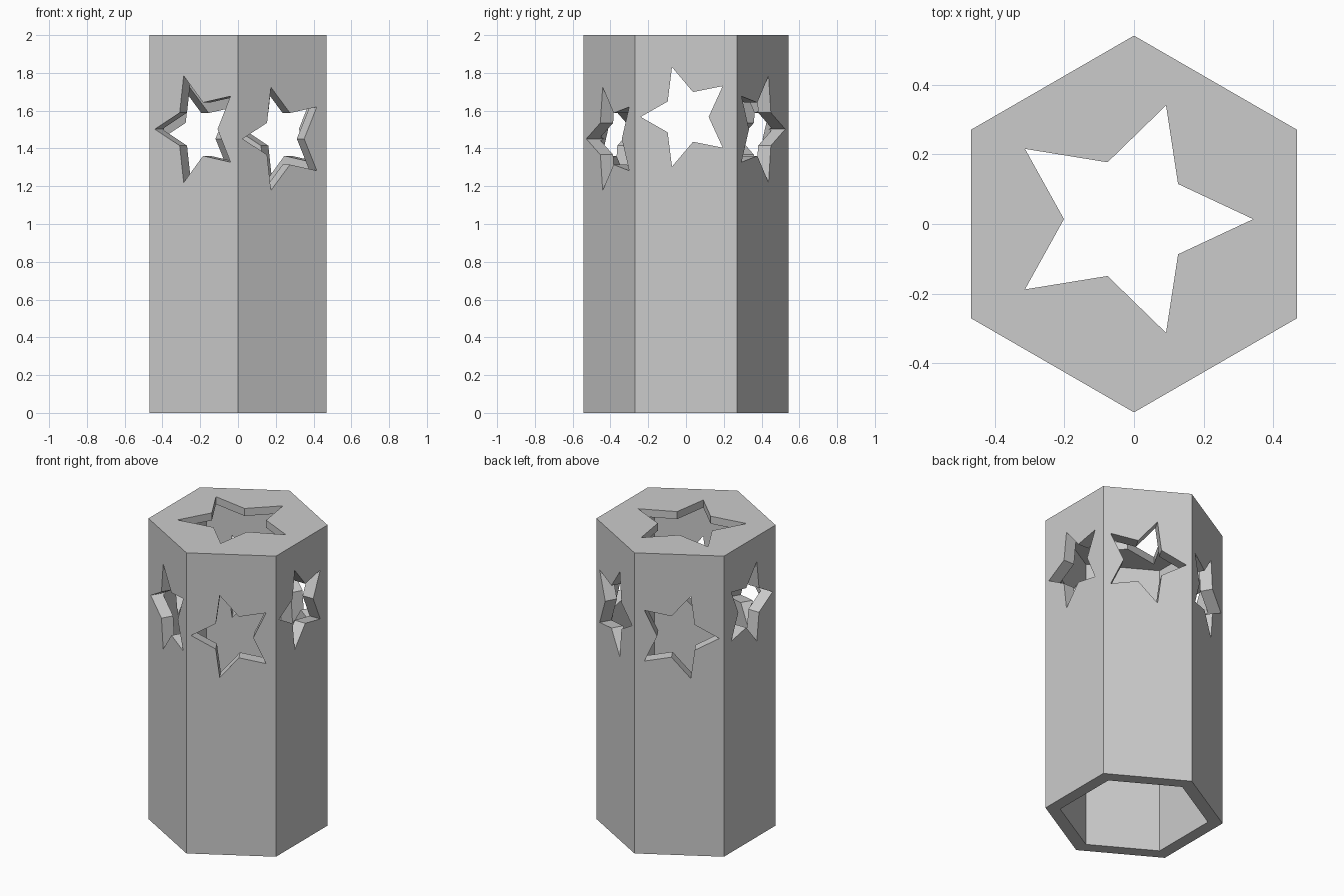
import bpy
from math import pi, cos, sin, radians
from mathutils import Matrix, Vector

cube = bpy.data.objects.get("Cube")
if cube:
    bpy.data.objects.remove(cube, do_unlink=True)

R, WALL_R, HEIGHT, LID = 0.542, 0.452, 2.0, 0.05

grey = bpy.data.materials.new("plain grey")
grey.use_nodes = True
colour = (0.6, 0.6, 0.6, 1)
grey.diffuse_color = colour
grey.node_tree.nodes["Principled BSDF"].inputs["Base Color"].default_value = colour


def prism(name, outline, low, high, matrix=Matrix()):
    """Extrude a flat counter-clockwise outline from low to high along local z."""
    n = len(outline)
    verts = [matrix @ Vector((x, y, z)) for z in (low, high) for x, y in outline]
    faces = [list(range(n))[::-1], list(range(n, 2 * n))]
    faces += [(i, (i + 1) % n, (i + 1) % n + n, i + n) for i in range(n)]
    mesh = bpy.data.meshes.new(name)
    mesh.from_pydata(verts, [], faces)
    mesh.materials.append(grey)
    obj = bpy.data.objects.new(name, mesh)
    bpy.context.collection.objects.link(obj)
    return obj


def hexagon(r):
    return [(r * cos(pi / 2 + i * pi / 3), r * sin(pi / 2 + i * pi / 3)) for i in range(6)]


def star(cx, cy, rx, ry, start):
    """Five-pointed star whose inner radius is half the outer one."""
    pts = []
    for i in range(10):
        k, a = (1 if i % 2 == 0 else 0.5), start + i * pi / 5
        pts.append((cx + k * rx * cos(a), cy + k * ry * sin(a)))
    return pts


def cut(body, cutter):
    cutter.hide_render = True
    mod = body.modifiers.new("cut", 'BOOLEAN')
    mod.operation, mod.solver, mod.object = 'DIFFERENCE', 'EXACT', cutter
    bpy.context.view_layer.objects.active = body
    bpy.ops.object.modifier_apply(modifier=mod.name)
    bpy.data.objects.remove(cutter, do_unlink=True)


# Hexagonal tube, closed on top and open below
body = prism("hexagonal_shell", hexagon(R), 0, HEIGHT)
cut(body, prism("hollow_cutter", hexagon(WALL_R), -0.2, HEIGHT - LID))

# Star opening in the lid
cut(body, prism("lid_star_cutter", star(-0.02, 0.014, 0.363, 0.344, 0), 1.85, 2.2))

# Star openings running through each pair of opposite walls
for angle, offset, z, ru, rz in ((0, 0.0, 1.567, 0.240, 0.277),
                                 (-60, 0.008, 1.451, 0.251, 0.287),
                                 (-120, 0.018, 1.502, 0.256, 0.297)):
    a = radians(angle)
    along = Vector((-sin(a), cos(a), 0))
    normal = Vector((cos(a), sin(a), 0))
    frame = Matrix((along, Vector((0, 0, 1)), normal)).transposed().to_4x4()
    cut(body, prism("wall_star_cutter", star(offset, z, ru, rz, pi), -0.8, 0.8, frame))
